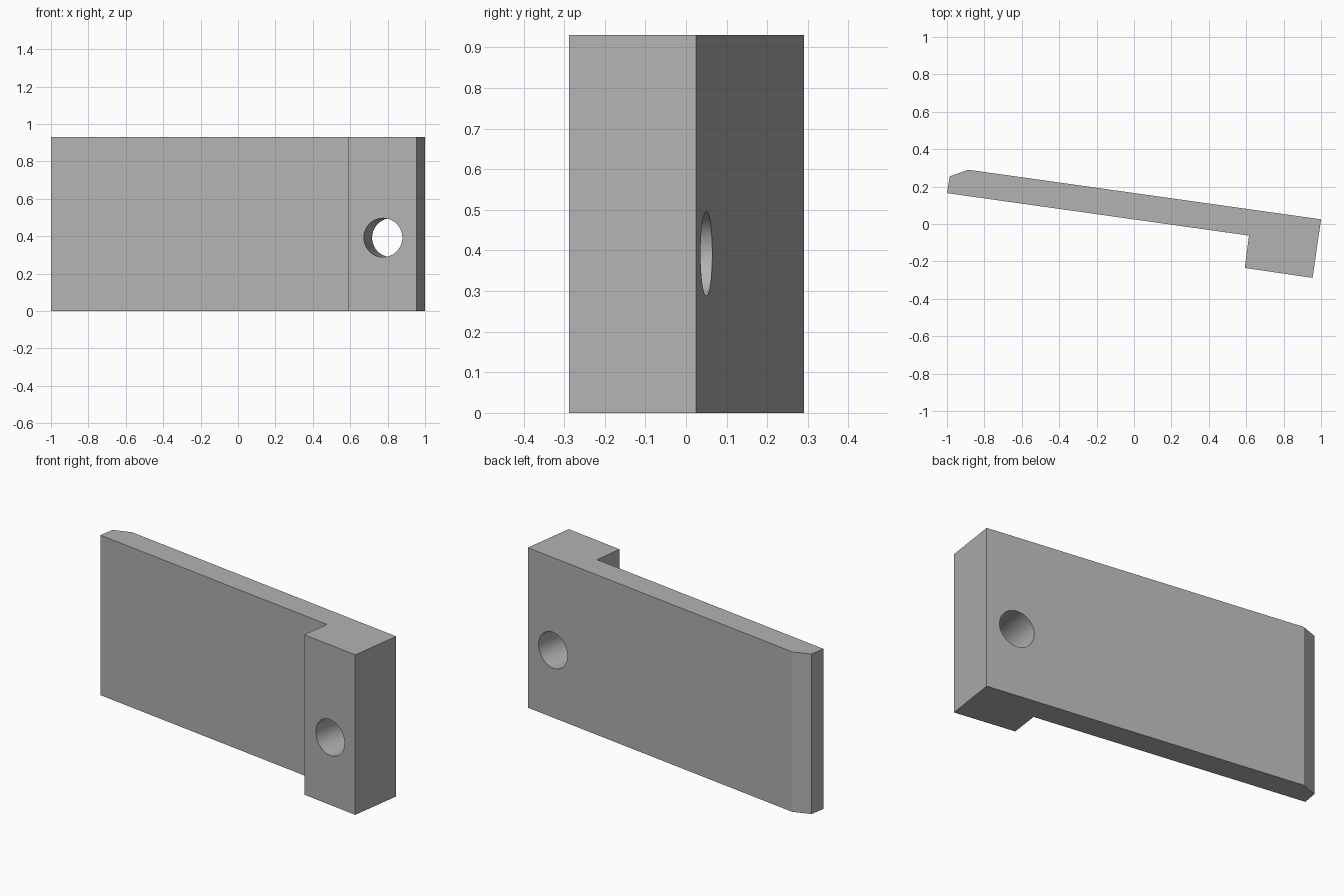
import bpy
import bmesh
import math
from mathutils import Vector

cube = bpy.data.objects.get("Cube")
if cube:
    bpy.data.objects.remove(cube, do_unlink=True)

HEIGHT = 0.93

# Plain grey finish
grey = bpy.data.materials.new("plain_grey")
grey.use_nodes = True
colour = (0.45, 0.45, 0.45, 1)
grey.diffuse_color = colour
grey.node_tree.nodes["Principled BSDF"].inputs["Base Color"].default_value = colour


def add_object(name, bm):
    bmesh.ops.recalc_face_normals(bm, faces=bm.faces)
    mesh = bpy.data.meshes.new(name)
    bm.to_mesh(mesh)
    bm.free()
    mesh.materials.append(grey)
    obj = bpy.data.objects.new(name, mesh)
    bpy.context.collection.objects.link(obj)
    return obj


# Plate with chamfered end and thick block, extruded from its plan outline
outline = [(-1, 0.165), (0.615, -0.062), (0.592, -0.235), (0.955, -0.288),
           (1, 0.025), (-0.885, 0.29), (-0.985, 0.255)]
bm = bmesh.new()
base = bm.faces.new([bm.verts.new((x, y, 0)) for x, y in outline])
top = bmesh.ops.extrude_face_region(bm, geom=[base])
bmesh.ops.translate(bm, vec=(0, 0, HEIGHT),
                    verts=[g for g in top["geom"] if isinstance(g, bmesh.types.BMVert)])
plate = add_object("angled_plate", bm)

# Round hole through the block, square to its face
entry, leave = Vector((0.776, -0.26, 0.392)), Vector((0.82, 0.05, 0.392))
bm = bmesh.new()
bmesh.ops.create_cone(bm, cap_ends=True, segments=64, radius1=0.104,
                      radius2=0.104, depth=0.6)
cutter = add_object("hole_cutter", bm)
cutter.location = (entry + leave) / 2
cutter.rotation_euler = (leave - entry).to_track_quat("Z", "Y").to_euler()
cutter.hide_render = True

cut = plate.modifiers.new("hole", "BOOLEAN")
cut.object = cutter
cut.operation = "DIFFERENCE"
cut.solver = "EXACT"

bpy.ops.object.select_all(action="DESELECT")
plate.select_set(True)
bpy.context.view_layer.objects.active = plate
bpy.ops.object.modifier_apply(modifier=cut.name)
bpy.data.objects.remove(cutter, do_unlink=True)

# Smooth bore, crisp outer edges
bpy.ops.object.shade_smooth_by_angle(angle=math.radians(15))
